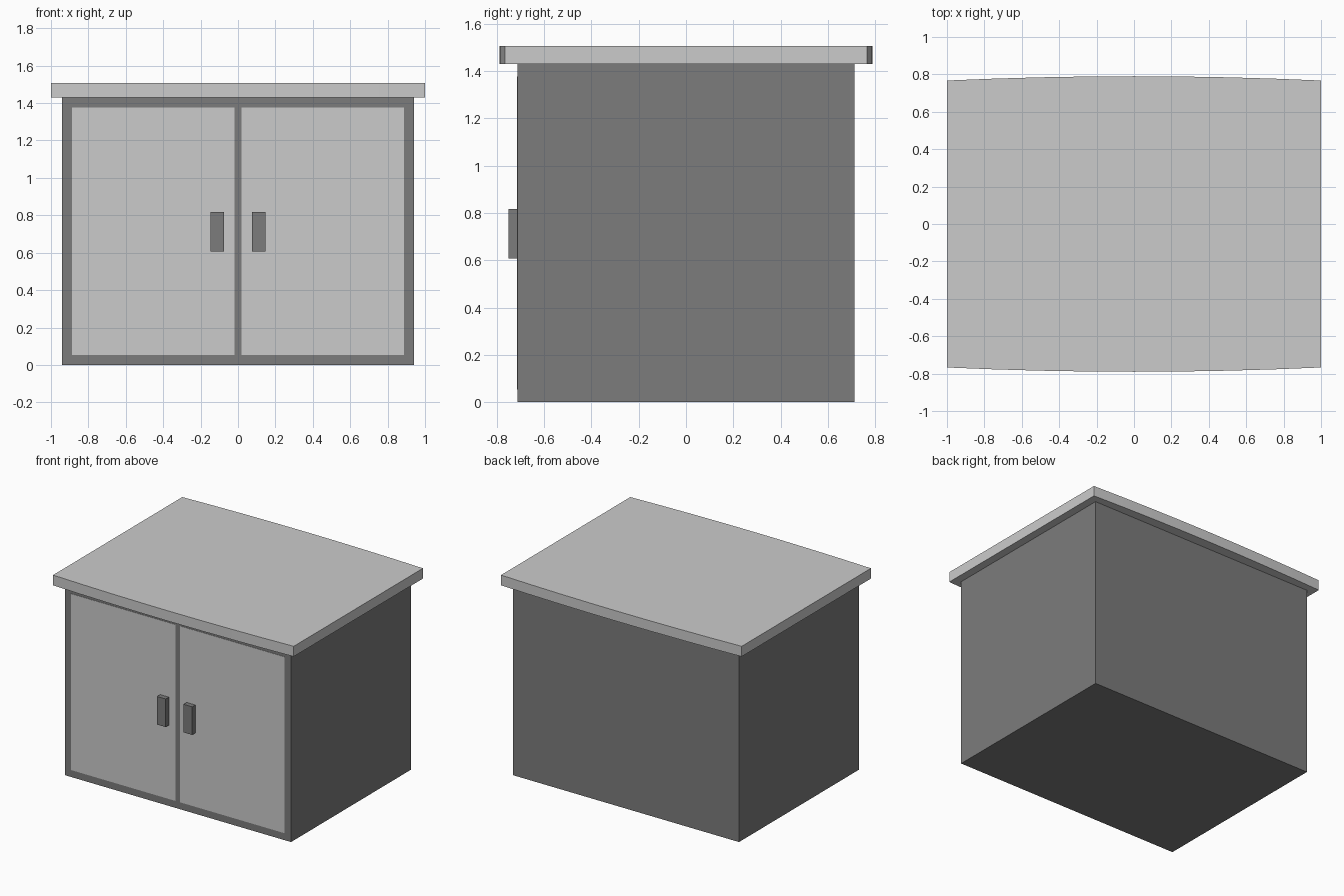
import bpy, bmesh

if "Cube" in bpy.data.objects:
    bpy.data.objects.remove(bpy.data.objects["Cube"])


def material(name, v):
    m = bpy.data.materials.new(name)
    m.diffuse_color = (v, v, v, 1)
    m.use_nodes = True
    m.node_tree.nodes["Principled BSDF"].inputs["Base Color"].default_value = m.diffuse_color
    return m


dark = material("dark_grey", 0.2)
light = material("light_grey", 0.55)


def finish(name, bm, mat):
    bmesh.ops.recalc_face_normals(bm, faces=bm.faces)
    me = bpy.data.meshes.new(name)
    bm.to_mesh(me)
    bm.free()
    me.materials.append(mat)
    ob = bpy.data.objects.new(name, me)
    bpy.context.collection.objects.link(ob)
    return ob


def box(name, lo, hi, mat):
    bm = bmesh.new()
    bmesh.ops.create_cube(bm, size=1)
    for v in bm.verts:
        v.co = [(a + b) / 2 + c * (b - a) for a, b, c in zip(lo, hi, v.co)]
    return finish(name, bm, mat)


# Cabinet carcass
box("cabinet_body", (-0.94, -0.713, 0), (0.94, 0.713, 1.43), dark)

# Paired door panels (nearly flush) and block handles
for side, s in (("left", -1), ("right", 1)):
    def pair(name, x0, x1, y0, y1, z0, z1, mat):
        a, b = sorted((s * x0, s * x1))
        box(f"{side}_{name}", (a, y0, z0), (b, y1, z1), mat)
    pair("door", 0.02, 0.887, -0.715, -0.69, 0.053, 1.377, light)
    pair("handle", 0.074, 0.146, -0.752, -0.71, 0.607, 0.818, dark)

# Top slab with gently bowed front and back edges
bm = bmesh.new()
N = 8
xs = [-1 + 2 * i / N for i in range(N + 1)]
front = [(x, -0.79 + 0.023 * x * x) for x in xs]
outline = front + [(x, -y) for x, y in reversed(front)]
face = bm.faces.new([bm.verts.new((x, y, 1.43)) for x, y in outline])
ext = bmesh.ops.extrude_face_region(bm, geom=[face])
bmesh.ops.translate(bm, vec=(0, 0, 0.077),
                    verts=[g for g in ext["geom"] if isinstance(g, bmesh.types.BMVert)])
finish("cabinet_top", bm, light)
